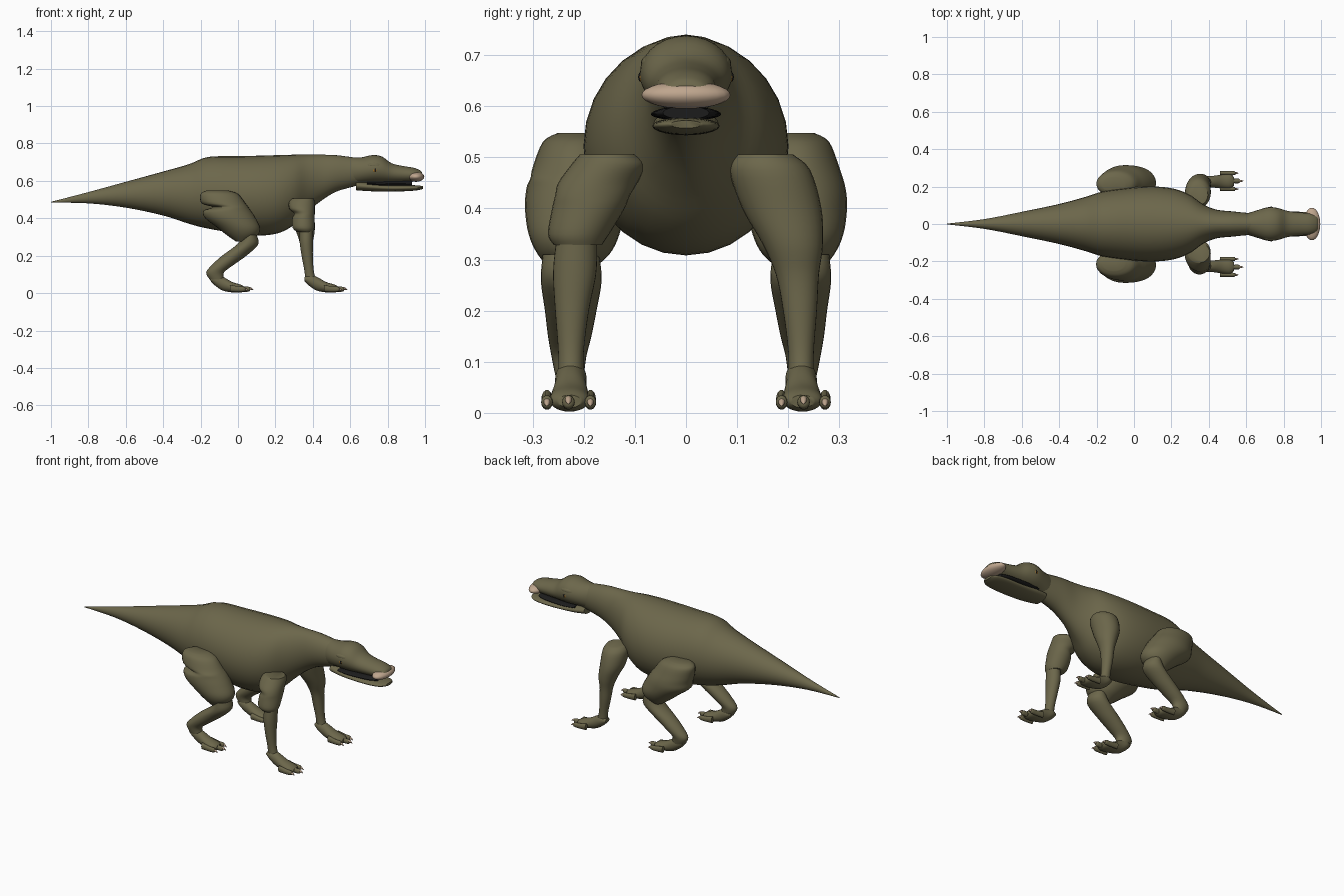
import bpy, bmesh, math
from mathutils import Vector

cube = bpy.data.objects.get("Cube")
if cube:
    bpy.data.objects.remove(cube, do_unlink=True)


def material(name, colour):
    mat = bpy.data.materials.new(name)
    mat.use_nodes = True
    mat.diffuse_color = (*colour, 1)
    mat.node_tree.nodes["Principled BSDF"].inputs["Base Color"].default_value = (*colour, 1)
    return mat


SKIN = material("olive skin", (.15, .135, .07))
HORN = material("pale horn", (.52, .38, .27))
AMBER = material("amber eye", (.38, .17, .02))
DARK = material("dark mouth", (.012, .012, .012))


def finish(name, bm, mat, angle=50):
    bmesh.ops.recalc_face_normals(bm, faces=bm.faces)
    mesh = bpy.data.meshes.new(name)
    bm.to_mesh(mesh)
    bm.free()
    mesh.materials.append(mat)
    obj = bpy.data.objects.new(name, mesh)
    bpy.context.collection.objects.link(obj)
    bpy.ops.object.select_all(action='DESELECT')
    obj.select_set(True)
    bpy.context.view_layer.objects.active = obj
    bpy.ops.object.shade_smooth_by_angle(angle=math.radians(angle))
    return obj


def spline(rows, steps):
    """Pass a smooth curve through the section rows."""
    rows = [Vector(r) for r in rows]
    padded = [rows[0]] + rows + [rows[-1]]
    for a, b, c, d in zip(padded, padded[1:], padded[2:], padded[3:]):
        for i in range(steps):
            t = i / steps
            yield b + (c - a) * (t / 2) + (a * 2 - b * 5 + c * 4 - d) * (t * t / 2) \
                + (b * 3 - a - c * 3 + d) * (t ** 3 / 2)
    yield rows[-1]


def loft(name, axis, rows, mat=SKIN, side=1, steps=4, sides=28):
    """Skin oval sections given as position, low and high of each cross axis."""
    bm = bmesh.new()
    rings = []
    for p, lo_a, hi_a, lo_b, hi_b in spline(rows, steps):
        ring = []
        for i in range(sides):
            turn = math.tau * i / sides
            a = (lo_a + hi_a + (hi_a - lo_a) * math.cos(turn)) / 2
            b = (lo_b + hi_b + (hi_b - lo_b) * math.sin(turn)) / 2
            x, y, z = (p, a, b) if axis == "x" else (a, b, p)
            ring.append(bm.verts.new((x, y * side, z)))
        rings.append(ring)
    for low, high in zip(rings, rings[1:]):
        for i in range(sides):
            j = (i + 1) % sides
            bm.faces.new((low[i], low[j], high[j], high[i]))
    bm.faces.new(rings[0])
    bm.faces.new(rings[-1])
    return finish(name, bm, mat)


def centred(rows):
    return [(x, -r, r, lo, hi) for x, r, lo, hi in rows]


def ball(name, centre, radii, mat=SKIN):
    bm = bmesh.new()
    bmesh.ops.create_uvsphere(bm, u_segments=24, v_segments=14, radius=1)
    for v in bm.verts:
        v.co = Vector(centre) + Vector(c * r for c, r in zip(v.co, radii))
    return finish(name, bm, mat, 180)


# Trunk, tail and neck in one skin
loft("body", "x", centred([
    (-1, .002, .484, .488), (-.8, .026, .48, .54), (-.6, .065, .457, .595),
    (-.4, .107, .415, .65), (-.26, .145, .37, .69), (-.16, .175, .345, .728),
    (0, .196, .318, .732), (.12, .2, .308, .735), (.22, .187, .322, .738),
    (.3, .155, .365, .74), (.37, .105, .43, .74), (.44, .077, .49, .74),
    (.52, .068, .54, .738), (.6, .06, .565, .728), (.66, .055, .58, .72)]))

# Skull, jaw, mouth lining and pale snout
loft("skull", "x", centred([
    (.6, .055, .58, .725), (.66, .074, .586, .726), (.72, .09, .588, .738),
    (.77, .085, .588, .73), (.82, .07, .59, .695), (.88, .062, .592, .68),
    (.94, .057, .596, .67), (.975, .045, .6, .655), (.985, .03, .61, .642)]))
loft("lower_jaw", "x", centred([
    (.632, .05, .55, .6), (.7, .062, .545, .592), (.8, .065, .543, .58),
    (.9, .065, .545, .578), (.96, .055, .55, .576), (.988, .03, .557, .572)]))
loft("mouth_lining", "x", centred([
    (.69, .06, .578, .594), (.76, .069, .572, .597), (.88, .062, .572, .6),
    (.93, .045, .574, .6)]), DARK)
ball("snout_horn", (.951, 0, .622), (.045, .087, .027), HORN)


def digit(name, x, y, lift, width, side):
    """One toe with its claw, ending at x."""
    toe = [(x - .1, y - width, y + width, .008, .045),
           (x - .055, y - width, y + width, .006, .036),
           (x - .025, y - width, y + width, .008, .034),
           (x - .018, y - width / 2, y + width / 2, .014, .028)]
    claw = [(x - .032, y - .007, y + .007, .012 + lift, .03 + lift),
            (x - .015, y - .006, y + .006, .014 + lift, .027 + lift),
            (x, y - .001, y + .001, .012 + lift, .014 + lift)]
    loft(name + "_toe", "x", toe, side=side, sides=14)
    loft(name + "_claw", "x", claw, HORN, side, sides=12)


def foot(name, x, side):
    sole = [(-.005, .205, .245, .065, .085), (.02, .195, .255, .04, .1),
            (.06, .195, .257, .014, .088), (.11, .19, .264, .004, .06),
            (.155, .19, .266, .003, .046), (.175, .205, .25, .01, .035)]
    loft(name, "x", [(x + p, *rest) for p, *rest in sole], side=side)
    digit(name + "_inner", x + .2, .187, 0, .011, side)
    digit(name + "_middle", x + .225, .23, .004, .012, side)
    digit(name + "_outer", x + .2, .272, 0, .011, side)


for label, side in (("left", 1), ("right", -1)):
    near = side < 0
    # Eye, slit pupil and brow
    ball(label + "_eye", (.732, .08 * side, .657), (.015, .012, .014), AMBER)
    ball(label + "_pupil", (.734, .0895 * side, .657), (.005, .004, .009), DARK)
    ball(label + "_brow", (.728, .07 * side, .684), (.04, .018, .016))

    # Front leg: one side tapers smoothly, the other has a loose skin sleeve
    forearm = [(.27, .33, .4, .176, .26), (.2, .34, .4, .19, .256),
               (.12, .355, .405, .2, .25), (.06, .36, .42, .2, .25)]
    if near:
        loft("right_upper_arm", "z", [
            (.505, .29, .405, .1, .208), (.485, .272, .41, .08, .225),
            (.45, .275, .41, .095, .25), (.425, .3, .41, .11, .256),
            (.4, .29, .41, .12, .262), (.35, .292, .408, .15, .27),
            (.328, .315, .4, .165, .258)], side=side)
        forearm = [(.36, .33, .4, .175, .25), (.32, .33, .4, .174, .256)] + forearm
    else:
        forearm = [(.505, .29, .395, .1, .21), (.475, .273, .41, .085, .243),
                   (.4, .28, .41, .11, .265), (.33, .31, .41, .15, .268)] + forearm
    loft(label + "_front_leg", "z", forearm, side=side)
    foot(label + "_front_foot", .36, side)

    # Hind leg: broad thigh, then a shin slanting back to the heel
    thigh = [(.548, -.17, -.05, .17, .25), (.53, -.2, 0, .15, .28),
             (.48, -.195, .04, .13, .3), (.44, -.185, .07, .12, .312),
             (.4, -.175, .095, .12, .315), (.35, -.11, .118, .13, .308),
             (.31, -.06, .105, .15, .29), (.275, -.01, .05, .19, .26)]
    if near:
        thigh.insert(3, (.46, -.135, .055, .125, .304))
    loft(label + "_thigh", "z", thigh, side=side)
    loft(label + "_shin", "z", [
        (.31, .03, .1, .17, .28), (.26, -.005, .108, .165, .284),
        (.2, -.085, .045, .175, .276), (.15, -.14, -.025, .185, .27),
        (.11, -.17, -.075, .195, .263), (.07, -.15, -.075, .2, .255)], side=side)
    foot(label + "_hind_foot", -.142, side)
